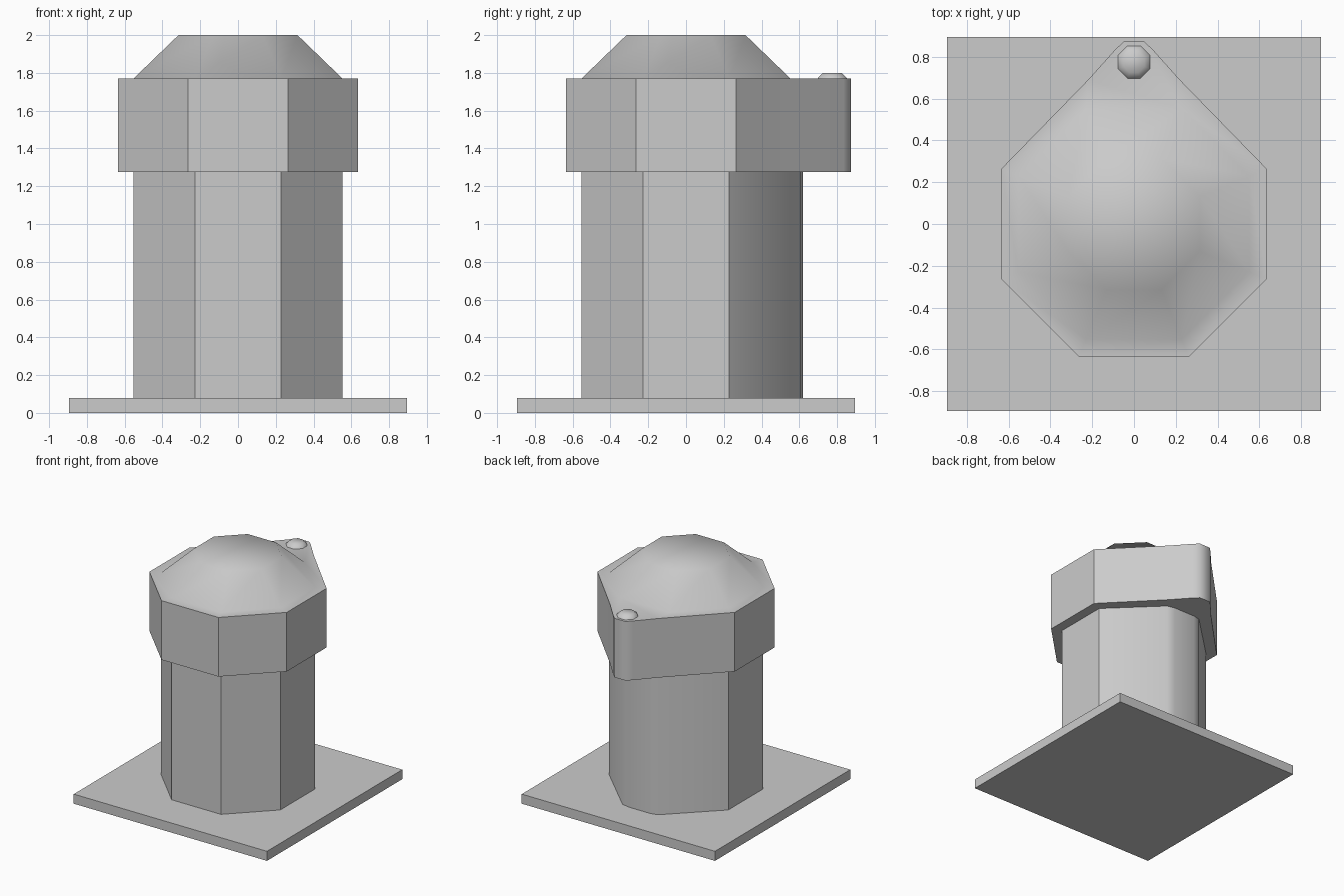
import bpy
import bmesh
from math import radians, cos, sin, pi

cube = bpy.data.objects.get("Cube")
if cube:
    bpy.data.objects.remove(cube, do_unlink=True)

grey = bpy.data.materials.new("plain_grey")
grey.use_nodes = True
COLOUR = (0.6, 0.6, 0.6, 1)
grey.diffuse_color = COLOUR
grey.node_tree.nodes["Principled BSDF"].inputs["Base Color"].default_value = COLOUR


def octagon(r, y=0.0):
    """Octagon with flat sides; r is the distance to each side."""
    k = r / cos(pi / 8)
    angles = [pi / 8 + i * pi / 4 for i in range(8)]
    return [(k * cos(a), y + k * sin(a)) for a in angles]


def pointed(r, back):
    """Octagon whose rear side is replaced by a mirrored row of points."""
    ring = octagon(r)
    rear = back + [(-x, y) for x, y in reversed(back)]
    return [ring[0]] + rear + ring[3:]


def loft(name, sections, sharp_angle, soft_from=None):
    """Join (outline, height) sections and close both ends."""
    bm = bmesh.new()
    rings, edges = [], []
    for outline, z in sections:
        vs = [bm.verts.new((x, y, z)) for x, y in outline]
        rings.append(vs)
        edges.append([bm.edges.new((v, vs[(i + 1) % len(vs)])) for i, v in enumerate(vs)])
    for a, b in zip(edges, edges[1:]):
        bmesh.ops.bridge_loops(bm, edges=a + b)
    bm.faces.new(rings[0])
    bm.faces.new(rings[-1])
    bmesh.ops.recalc_face_normals(bm, faces=bm.faces)
    for f in bm.faces:
        f.smooth = True
    for e in bm.edges:
        soft = soft_from is not None and min(v.co.z for v in e.verts) >= soft_from
        rim = soft and all(len(f.verts) == 4 and abs(f.normal.z) < 0.1
                           for f in e.link_faces[:1])
        e.smooth = e.calc_face_angle(0) < radians(sharp_angle) or (soft and not rim)
    # The outer rim stays crisp where a wall meets the soft roof
    for e in bm.edges:
        walls = [abs(f.normal.z) < 0.1 for f in e.link_faces]
        if any(walls) and not all(walls):
            e.smooth = False
    mesh = bpy.data.meshes.new(name)
    bm.to_mesh(mesh)
    bm.free()
    mesh.materials.append(grey)
    obj = bpy.data.objects.new(name, mesh)
    bpy.context.collection.objects.link(obj)
    return obj


# Square ground slab
slab = [(0.895, 0.895), (-0.895, 0.895), (-0.895, -0.895), (0.895, -0.895)]
loft("base_slab", [(slab, 0), (slab, 0.08)], 30)

# Eight-sided tower shaft with a blunt rear
shaft = pointed(0.552, [(0.165, 0.605), (0.1, 0.62)])
loft("tower_shaft", [(shaft, 0.08), (shaft, 1.28)], 33)

# Overhanging head with a rear point and a soft faceted dome
head = pointed(0.636, [(0.22, 0.69), (0.09, 0.835), (0.05, 0.873)])
loft("tower_head", [(head, 1.275), (head, 1.77),
                    (octagon(0.552), 1.771), (octagon(0.315), 2.0)], 44, 1.769)

# Small stud on the rear point
loft("rear_stud", [(octagon(0.08, 0.775), 1.765), (octagon(0.075, 0.775), 1.775),
                   (octagon(0.05, 0.775), 1.8)], 80)
